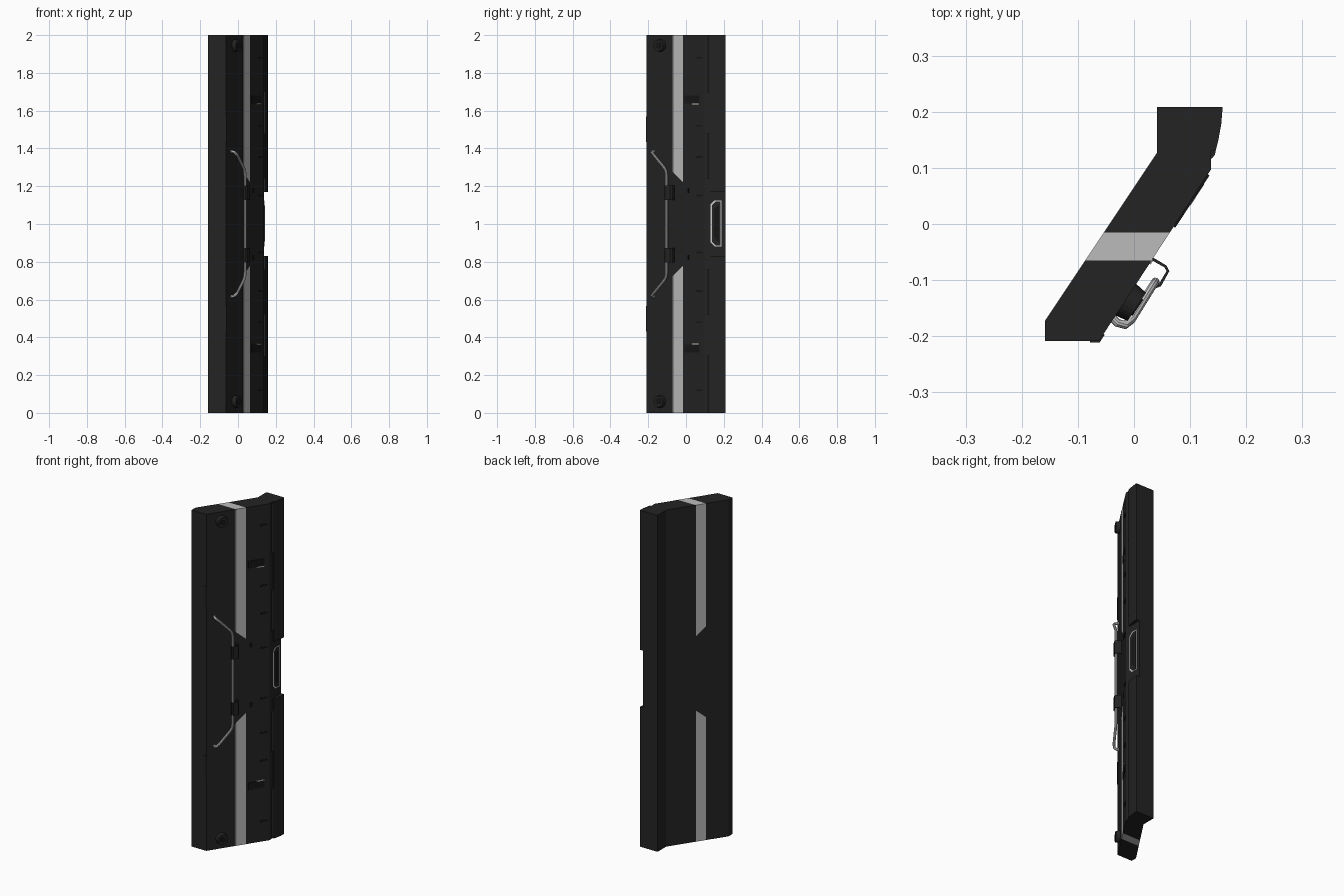
import bpy, bmesh, math
from mathutils import Vector

if "Cube" in bpy.data.objects:
    bpy.data.objects.remove(bpy.data.objects["Cube"])

def material(name, c):
    m = bpy.data.materials.new(name)
    m.diffuse_color = (c, c, c, 1)
    m.use_nodes = True
    m.node_tree.nodes["Principled BSDF"].inputs["Base Color"].default_value = m.diffuse_color
    return m

BODY = material("charcoal", 0.017)
DARK = material("near_black", 0.008)
GREY = material("light_grey", 0.50)
MID = material("mid_grey", 0.25)
METAL = material("pale_metal", 0.60)

N = Vector((0.836, -0.548, 0))      # outward normal of the slanted face

def face_x(y):                      # x of the slanted front face at y
    return -0.0625 + 0.656 * (y + 0.2085)

def finish(name, bm, mats):
    bmesh.ops.recalc_face_normals(bm, faces=bm.faces)
    me = bpy.data.meshes.new(name)
    bm.to_mesh(me)
    bm.free()
    for m in mats:
        me.materials.append(m)
    ob = bpy.data.objects.new(name, me)
    bpy.context.collection.objects.link(ob)
    return ob

def prism_bm(profile, z0, z1):
    bm = bmesh.new()
    f = bm.faces.new([bm.verts.new((x, y, z0)) for x, y in profile])
    r = bmesh.ops.extrude_face_region(bm, geom=[f])
    vs = [v for v in r["geom"] if isinstance(v, bmesh.types.BMVert)]
    bmesh.ops.translate(bm, verts=vs, vec=(0, 0, z1 - z0))
    return bm

def prism(name, profile, z0, z1, mat, both=False):
    finish(name, prism_bm(profile, z0, z1), [mat])
    if both:                        # mirrored copy about mid height
        finish(name + "_lower", prism_bm(profile, 2 - z1, 2 - z0), [mat])

def slab(name, y0, y1, z0, z1, t, mat, both=True):
    p, q = Vector((face_x(y0), y0, 0)), Vector((face_x(y1), y1, 0))
    pts = [p - N * 0.003, q - N * 0.003, q + N * t, p + N * t]
    prism(name, [(v.x, v.y) for v in pts], z0, z1, mat, both)

# main post, cut so the grey stripe can be coloured by rule
profile = [(-0.159, -0.2085), (-0.0625, -0.2085), (0.1375, 0.0975), (0.1375, 0.2085),
           (0.041, 0.2085), (0.041, 0.127), (-0.159, -0.173)]
bm = prism_bm(profile, 0, 2)
for co, no in (((0, -0.065, 0), (0, 1, 0)), ((0, -0.015, 0), (0, 1, 0)),
               ((0, 0, 1.205), (0, 1, 1)), ((0, 0, 0.795), (0, -1, 1))):
    bmesh.ops.bisect_plane(bm, geom=bm.verts[:] + bm.edges[:] + bm.faces[:],
                           plane_co=co, plane_no=no)
for f in bm.faces:
    c = f.calc_center_median()
    if -0.065 < c.y < -0.015 and abs(c.z - 1) > 0.205 - c.y:
        f.material_index = 1
finish("post_body", bm, [BODY, GREY])

# shaded lip beside the stripe
slab("stripe_lip", -0.071, -0.063, 1.275, 1.998, 0.002, MID)

# rounded edge trim with a gap in the middle
trim = [(0.135, 0.13), (0.1455, 0.13), (0.150, 0.148), (0.1555, 0.178),
        (0.158, 0.2085), (0.135, 0.2085)]
prism("edge_trim", trim, 1.17, 2, BODY, True)
tab = [(0.135, 0.117), (0.139, 0.117), (0.1445, 0.124), (0.1455, 0.131), (0.135, 0.131)]
for z0, z1 in ((1.24, 1.48), (1.70, 1.995)):
    prism("trim_tab", tab, z0, z1, BODY, True)

# latch: pale frame and dark recess panel with chamfered inner corners
def latch(name, y0, y1, h, t, mat):
    bm = bmesh.new()
    k = 0.02
    pts = [(y0, -h + k), (y0 + k, -h), (y1, -h), (y1, h), (y0 + k, h), (y0, h - k)]
    f = bm.faces.new([bm.verts.new((0.136, y, 1.003 + z)) for y, z in pts])
    r = bmesh.ops.extrude_face_region(bm, geom=[f])
    bmesh.ops.translate(bm, vec=(t, 0, 0),
                        verts=[v for v in r["geom"] if isinstance(v, bmesh.types.BMVert)])
    finish(name, bm, [mat])
latch("latch_frame", 0.131, 0.189, 0.122, 0.004, METAL)
latch("latch_panel", 0.137, 0.183, 0.116, 0.0055, BODY)
latch("latch_slot", 0.148, 0.174, 0.095, 0.0065, DARK)

# round bolts near both ends
for z in (0.06, 1.945):
    for name, r1, r2, d, off, mat in (("bolt", 0.034, 0.030, 0.026, 0.010, BODY),
                                      ("bolt_socket", 0.017, 0.017, 0.004, 0.0235, DARK)):
        bm = bmesh.new()
        bmesh.ops.create_cone(bm, cap_ends=True, segments=24, radius1=r1, radius2=r2, depth=d)
        ob = finish(name, bm, [mat])
        ob.rotation_euler = N.to_track_quat('Z', 'Y').to_euler()
        ob.location = Vector((face_x(-0.135), -0.135, z)) + N * off

# bent grab rail
half = [(-0.045, -0.160, 1.385), (-0.030, -0.176, 1.384), (-0.016, -0.180, 1.378),
        (-0.004, -0.170, 1.365), (0.030, -0.115, 1.298), (0.036, -0.106, 1.280),
        (0.038, -0.103, 1.255)]
path = half + [(x, y, 2 - z) for x, y, z in reversed(half)]
cu = bpy.data.curves.new("grab_rail", 'CURVE')
cu.dimensions = '3D'
cu.bevel_depth = 0.0075
cu.bevel_resolution = 3
cu.use_fill_caps = True
sp = cu.splines.new('POLY')
sp.points.add(len(path) - 1)
for p, c in zip(sp.points, path):
    p.co = (*c, 1)
cu.materials.append(METAL)
rail = bpy.data.objects.new("grab_rail", cu)
bpy.context.collection.objects.link(rail)
bpy.context.view_layer.objects.active = rail
rail.select_set(True)
bpy.ops.object.convert(target='MESH')
bpy.ops.object.shade_smooth_by_angle()

# hooked brackets holding the rail
hook = [(0.028, -0.061), (0.036, -0.061), (0.058, -0.074), (0.063, -0.084), (0.048, -0.111),
        (0.040, -0.114), (0.028, -0.106), (0.031, -0.101), (0.041, -0.108), (0.045, -0.106),
        (0.058, -0.084), (0.054, -0.077), (0.034, -0.066), (0.028, -0.067)]
prism("rail_bracket", hook, 1.128, 1.205, BODY, True)

# plates wrapping the front corner
plate = [(-0.078, -0.205), (-0.078, -0.2115), (-0.0615, -0.2115), (-0.052, -0.197), (-0.056, -0.195)]
prism("corner_plate", plate, 1.435, 1.57, BODY, True)

# slots and little tabs on the slanted face
slab("slot_plate", -0.005, 0.072, 1.637, 1.680, 0.003, DARK)
slab("slot_highlight", 0.035, 0.072, 1.633, 1.638, 0.004, METAL)
for z in (1.88, 1.52, 1.355, 1.15):
    slab("small_tab", 0.055, 0.088, z - 0.005, z + 0.005, 0.003, DARK)
slab("small_peg", 0.004, 0.016, 1.165, 1.19, 0.003, DARK)
